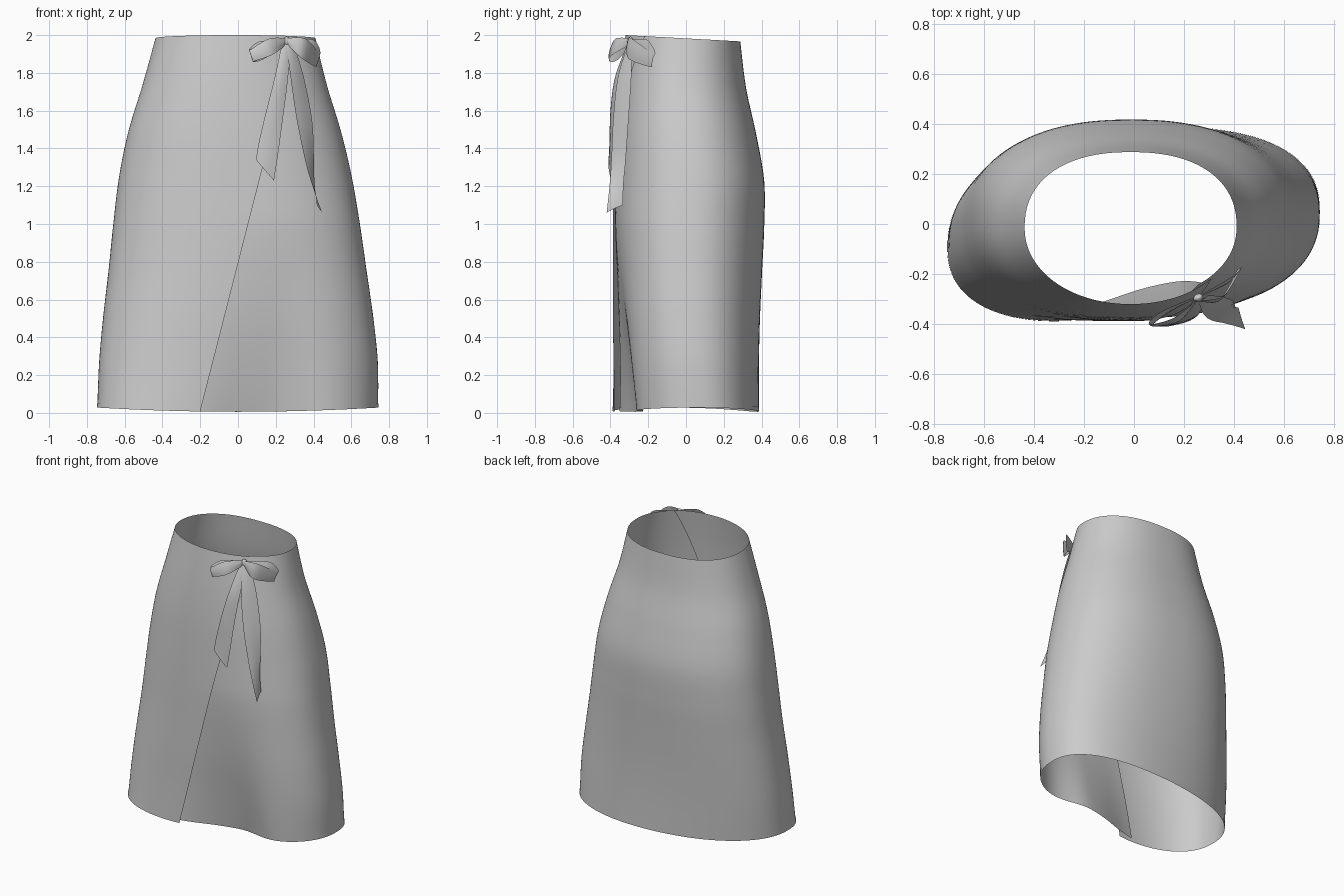
import bpy
import bmesh
import math
from mathutils import Vector

cube = bpy.data.objects.get("Cube")
if cube:
    bpy.data.objects.remove(cube, do_unlink=True)

# One plain cloth colour
cloth = bpy.data.materials.new("grey_cloth")
cloth.use_nodes = True
COLOUR = (0.6, 0.6, 0.6, 1)
cloth.diffuse_color = COLOUR
cloth.node_tree.nodes["Principled BSDF"].inputs["Base Color"].default_value = COLOUR


def smooth_path(points, steps):
    """Catmull-Rom resampling of equally long tuples."""
    points = [Vector(p) for p in points]
    last = len(points) - 1
    result = []
    for i in range(last):
        a, b, c, d = (points[min(max(k, 0), last)] for k in range(i - 1, i + 3))
        for s in range(steps):
            u = s / steps
            result.append(b + (c - a) * (u / 2)
                          + (a * 2 - b * 5 + c * 4 - d) * (u * u / 2)
                          + (b * 3 - a - c * 3 + d) * (u ** 3 / 2))
    return result + [points[-1]]


def finish(obj):
    obj.data.materials.append(cloth)
    bpy.ops.object.select_all(action='DESELECT')
    obj.select_set(True)
    bpy.context.view_layer.objects.active = obj
    bpy.ops.object.shade_smooth_by_angle(angle=math.radians(60))
    return obj


def sheet(name, rows):
    """Skin a grid of points into a sheet of cloth."""
    bm = bmesh.new()
    grid = [[bm.verts.new(p) for p in row] for row in rows]
    for low, high in zip(grid, grid[1:]):
        for i in range(len(low) - 1):
            bm.faces.new((low[i], high[i], high[i + 1], low[i + 1]))
    mesh = bpy.data.meshes.new(name)
    bm.to_mesh(mesh)
    bm.free()
    obj = bpy.data.objects.new(name, mesh)
    bpy.context.collection.objects.link(obj)
    return finish(obj)


# Skirt silhouette: height, right, left, front and back extents
PROFILE = [
    (0, -.745, .742, -.39, .378),
    (.25, -.735, .74, -.39, .382),
    (.5, -.713, .715, -.392, .39),
    (.75, -.685, .68, -.39, .402),
    (1, -.66, .645, -.387, .414),
    (1.25, -.63, .603, -.38, .414),
    (1.5, -.58, .545, -.37, .372),
    (1.75, -.505, .47, -.35, .318),
    (2, -.437, .41, -.32, .287),
]
COLUMNS = 120


def section(row, out=0):
    """One open ring, from the outer wrap edge round to the tucked edge."""
    z, right, left, front, back = row
    cx, cy = (right + left) / 2, (front + back) / 2
    a, b = (left - right) / 2 + out, (back - front) / 2 + out
    fall = max(0, 1 - z / 1.05) ** 1.5
    edge = (-.2 + .255 * z - cx) / a
    # The front is a rounder oval near the waist
    front_round = 2.35 - .3 * max(0, z - 1)
    start = -math.acos(math.copysign(abs(edge) ** (front_round / 2), edge))
    ring = []
    for i in range(COLUMNS + 1):
        t = i / COLUMNS
        angle = start - t * (2 * math.pi + .1 + .04 * z)
        c, s = math.cos(angle), math.sin(angle)
        power = 2 / (front_round if s < 0 else 2.3)
        x = cx + a * math.copysign(abs(c) ** power, c)
        y = cy + b * math.copysign(abs(s) ** power, s)
        # The hem swings sideways, the wrap edge curls in, the under panel falls back
        y += (.08 if x > 0 else .11) * x * fall + .012 * t ** 8
        y += .025 * fall * math.exp(-t / .05)
        if t > .5 and s < 0:
            spread = .24 if x > .17 else .41
            y += .135 * fall * math.exp(-((x - .17) / spread) ** 2)
        height = z - (y + .318) * .055 * z / 2 + (.006 + .04 * x * x) * (1 - z / 2)
        ring.append((x, y, height))
    return ring


rows = smooth_path(PROFILE, 7)
sheet("wrap_skirt", [section(r) for r in rows])
sheet("hem_band", [section(r, .002) for r in rows[:2]])


def ribbon(name, pairs):
    """A ribbon through pairs of edge points, slightly cupped across."""
    strip = []
    for p in smooth_path(pairs, 6):
        one, two = Vector(p[:3]), Vector(p[3:])
        strip.append([one.lerp(two, k / 4) - Vector((0, .006 * math.sin(math.pi * k / 4), 0))
                      for k in range(5)])
    return sheet(name, strip)


# Bow loops: out along the front, folded at the tip and back behind
ribbon("right_bow_loop", [
    (.25, -.305, 1.985, .25, -.305, 1.945),
    (.16, -.375, 1.98, .18, -.39, 1.895),
    (.06, -.40, 1.92, .08, -.405, 1.86),
    (.11, -.35, 1.965, .13, -.36, 1.87),
    (.25, -.29, 1.975, .25, -.29, 1.945),
])
ribbon("left_bow_loop", [
    (.265, -.305, 1.985, .265, -.305, 1.945),
    (.36, -.285, 1.98, .34, -.305, 1.875),
    (.435, -.165, 1.90, .415, -.18, 1.83),
    (.40, -.205, 1.975, .37, -.24, 1.87),
    (.265, -.285, 1.975, .265, -.285, 1.945),
])

# Hanging tails with slanted ends
ribbon("right_bow_tail", [
    (.235, -.305, 1.965, .28, -.295, 1.95),
    (.195, -.375, 1.78, .262, -.355, 1.75),
    (.15, -.40, 1.60, .235, -.38, 1.54),
    (.112, -.405, 1.44, .212, -.39, 1.37),
    (.095, -.41, 1.34, .19, -.395, 1.23),
])
ribbon("left_bow_tail", [
    (.255, -.305, 1.96, .295, -.285, 1.955),
    (.278, -.36, 1.78, .35, -.29, 1.77),
    (.31, -.385, 1.56, .393, -.305, 1.54),
    (.355, -.395, 1.34, .402, -.32, 1.33),
    (.395, -.405, 1.2, .405, -.33, 1.22),
    (.445, -.42, 1.06, .418, -.335, 1.1),
])

# Knot, flattened against the waist
bpy.ops.mesh.primitive_uv_sphere_add(segments=16, ring_count=10, radius=.026,
                                     location=(.257, -.295, 1.966))
knot = bpy.context.object
knot.name = "bow_knot"
knot.scale = (.8, .6, 1)
knot.rotation_euler.z = math.radians(25)
finish(knot)
